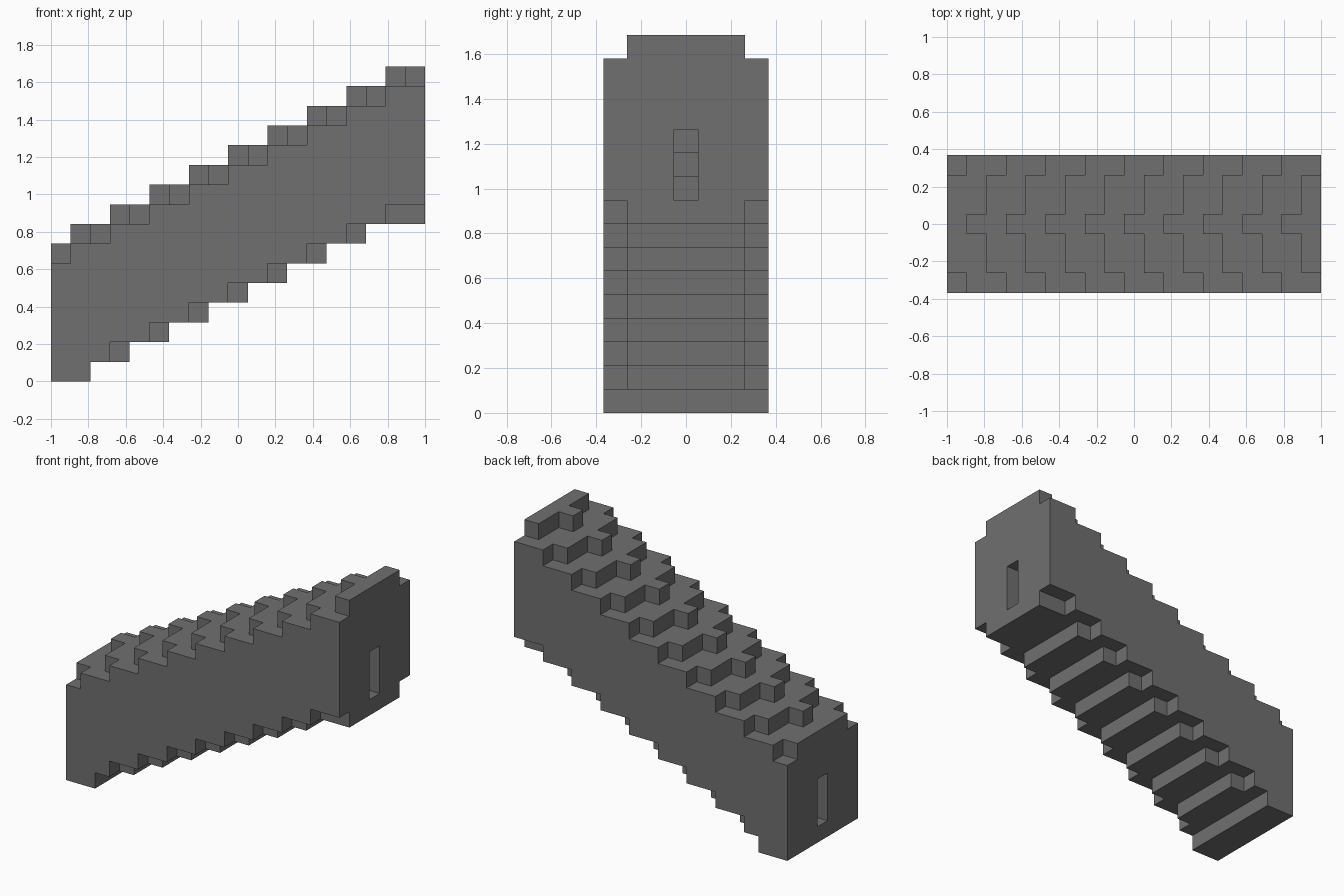
import bpy, bmesh, math
from mathutils import Vector

if "Cube" in bpy.data.objects:
    bpy.data.objects.remove(bpy.data.objects["Cube"], do_unlink=True)

LENGTH, HALF_WIDTH, HEIGHT = 19, 3, 16
U = 2 / LENGTH  # size of one block

stone = bpy.data.materials.new("grey_stone")
stone.use_nodes = True
stone.diffuse_color = (0.16, 0.16, 0.16, 1)
stone.node_tree.nodes["Principled BSDF"].inputs["Base Color"].default_value = stone.diffuse_color


def top(i, j):
    """Stepped upper side: low rims, broad treads, a leading centre block."""
    if abs(j) == HALF_WIDTH:
        return 6 + (i + 1) // 2
    return 7 + ((i + 1) // 2 if j == 0 else i // 2)


def bottom(i, j):
    """Stepped underside, with the rims rising half a step earlier."""
    if abs(j) == HALF_WIDTH and i > 1:
        return (i + 1) // 2
    return min(i // 2, 8)


def solid(i, j, k):
    if not (0 <= i < LENGTH and abs(j) <= HALF_WIDTH):
        return False
    floor = bottom(i, j)
    # Narrow sloping tunnel, three blocks high, along the centre
    if j == 0 and floor + 1 <= k < floor + 4:
        return False
    return floor <= k < top(i, j)


# Outer skin of the block-built ramp
bm = bmesh.new()
axes = [Vector((1, 0, 0)), Vector((0, 1, 0)), Vector((0, 0, 1))]
for i in range(LENGTH):
    for j in range(-HALF_WIDTH, HALF_WIDTH + 1):
        for k in range(HEIGHT):
            if not solid(i, j, k):
                continue
            centre = Vector((i + 0.5 - LENGTH / 2, j, k + 0.5))
            for a in range(3):
                for sign in (-1, 1):
                    n = axes[a] * sign
                    if solid(i + int(n.x), j + int(n.y), k + int(n.z)):
                        continue
                    p = axes[(a + 1) % 3] / 2
                    q = axes[(a + 2) % 3] * sign / 2
                    m = centre + n / 2
                    corners = (m - p - q, m + p - q, m + p + q, m - p + q)
                    bm.faces.new([bm.verts.new(c * U) for c in corners])

# Weld the skin and merge flat areas into large faces
bmesh.ops.remove_doubles(bm, verts=bm.verts, dist=U / 100)
bmesh.ops.dissolve_limit(bm, angle_limit=math.radians(1),
                         verts=bm.verts, edges=bm.edges)

mesh = bpy.data.meshes.new("stepped_ramp")
bm.to_mesh(mesh)
bm.free()
mesh.materials.append(stone)
bpy.context.collection.objects.link(bpy.data.objects.new("stepped_ramp", mesh))
